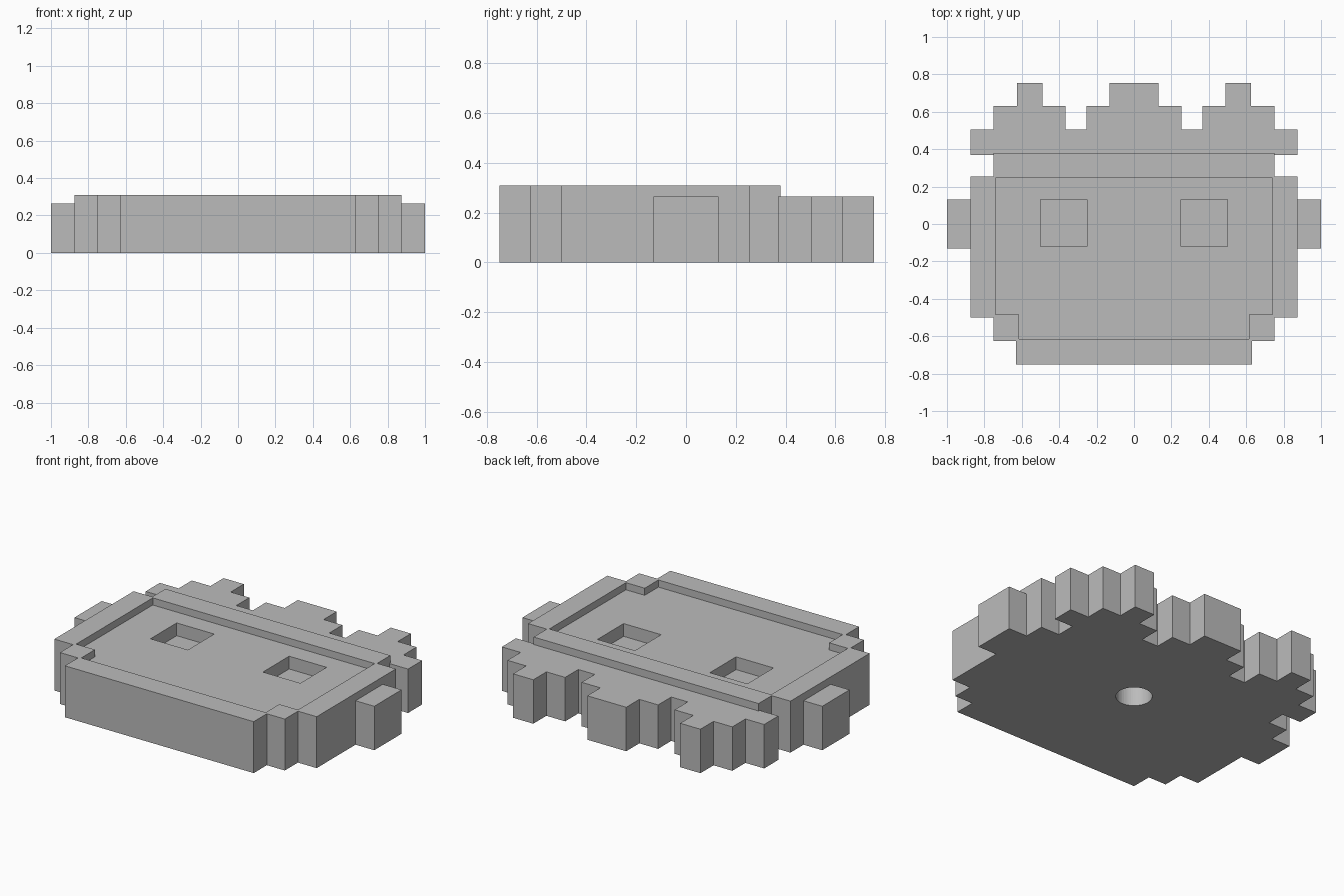
import bpy
import bmesh

if "Cube" in bpy.data.objects:
    bpy.data.objects.remove(bpy.data.objects["Cube"], do_unlink=True)

GREY = (0.5, 0.5, 0.5, 1.0)
mat = bpy.data.materials.new("plain grey")
mat.use_nodes = True
mat.diffuse_color = GREY
mat.node_tree.nodes["Principled BSDF"].inputs["Base Color"].default_value = GREY

FACE_TOP = 0.31
LOW_TOP = 0.265


def add_object(name, bm):
    bmesh.ops.recalc_face_normals(bm, faces=bm.faces)
    mesh = bpy.data.meshes.new(name)
    bm.to_mesh(mesh)
    bm.free()
    mesh.materials.append(mat)
    obj = bpy.data.objects.new(name, mesh)
    bpy.context.collection.objects.link(obj)
    return obj


def slab(name, outline, bottom, top):
    """Extrude a flat outline between two heights."""
    bm = bmesh.new()
    face = bm.faces.new([bm.verts.new((x, y, bottom)) for x, y in outline])
    new = bmesh.ops.extrude_face_region(bm, geom=[face])["geom"]
    verts = [v for v in new if isinstance(v, bmesh.types.BMVert)]
    bmesh.ops.translate(bm, verts=verts, vec=(0, 0, top - bottom))
    return add_object(name, bm)


def mirrored(half):
    """Complete a right-hand outline with its mirror image."""
    return half + [(-x, y) for x, y in reversed(half)]


def box(x0, x1, y0, y1):
    return [(x0, y0), (x1, y0), (x1, y1), (x0, y1)]


def cut(target, cutter):
    mod = target.modifiers.new(cutter.name, 'BOOLEAN')
    mod.operation = 'DIFFERENCE'
    mod.solver = 'EXACT'
    mod.object = cutter
    cutter.hide_render = True
    cutter.hide_viewport = True


# Stepped face block
head = slab("head", mirrored([
    (0.63, -0.75), (0.63, -0.625), (0.75, -0.625), (0.75, -0.5),
    (0.875, -0.5), (0.875, 0.255), (0.75, 0.255), (0.75, 0.38)]), 0, FACE_TOP)

# Lower stepped hair with three tufts
slab("hair", mirrored([
    (0.75, 0.38), (0.75, 0.37), (0.875, 0.37), (0.875, 0.505),
    (0.75, 0.505), (0.75, 0.63), (0.625, 0.63), (0.625, 0.755),
    (0.49, 0.755), (0.49, 0.63), (0.365, 0.63), (0.365, 0.505),
    (0.255, 0.505), (0.255, 0.63), (0.13, 0.63), (0.13, 0.755)]), 0, LOW_TOP)

# Ears
for side, sign in (("left", 1), ("right", -1)):
    slab(side + "_ear", box(sign * 0.875, sign, -0.13, 0.13), 0, LOW_TOP)

# Recessed face panel
cut(head, slab("panel_cutter", mirrored([
    (0.615, -0.615), (0.615, -0.485), (0.74, -0.485), (0.74, 0.245)]),
    0.267, 0.4))

# Eye sockets
for side, sign in (("left", 1), ("right", -1)):
    cut(head, slab(side + "_eye_cutter",
                   box(sign * 0.25, sign * 0.5, -0.12, 0.13), 0.19, 0.4))

# Round blind hole underneath
bm = bmesh.new()
bmesh.ops.create_cone(bm, cap_ends=True, segments=48, radius1=0.1,
                      radius2=0.1, depth=0.32)
cut(head, add_object("hole_cutter", bm))
